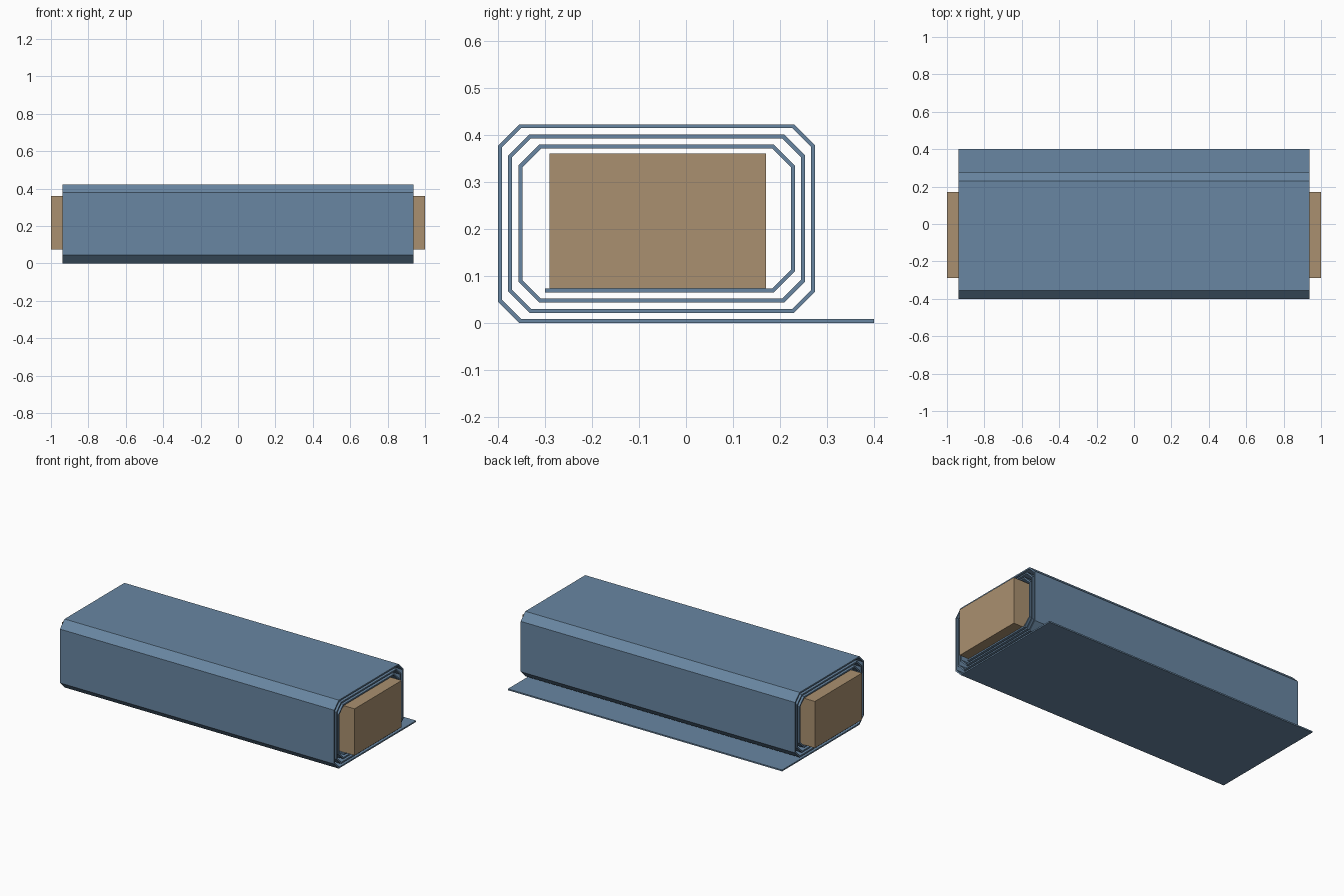
import bpy, bmesh
from mathutils import Vector

if "Cube" in bpy.data.objects:
    bpy.data.objects.remove(bpy.data.objects["Cube"])


def material(name, rgb):
    m = bpy.data.materials.new(name)
    m.diffuse_color = (*rgb, 1)
    m.use_nodes = True
    m.node_tree.nodes["Principled BSDF"].inputs["Base Color"].default_value = m.diffuse_color
    return m


def extrude_profile(name, points, half, mat):
    """Extrude a closed (y, z) outline along x."""
    bm = bmesh.new()
    face = bm.faces.new([bm.verts.new((-half, y, z)) for y, z in points])
    out = bmesh.ops.extrude_face_region(bm, geom=[face])
    moved = [g for g in out["geom"] if isinstance(g, bmesh.types.BMVert)]
    bmesh.ops.translate(bm, vec=(2 * half, 0, 0), verts=moved)
    bmesh.ops.recalc_face_normals(bm, faces=bm.faces)
    mesh = bpy.data.meshes.new(name)
    bm.to_mesh(mesh)
    bm.free()
    mesh.materials.append(mat)
    obj = bpy.data.objects.new(name, mesh)
    bpy.context.collection.objects.link(obj)
    return obj


def chamfer(corners, c):
    """Cut every inner corner of a path at 45 degrees."""
    path = [corners[0]]
    for a, b, d in zip(corners, corners[1:], corners[2:]):
        path += [b + (a - b).normalized() * c, b + (d - b).normalized() * c]
    return path + [corners[-1]]


def offset(path, dist):
    """Offset an open path sideways with mitred joints."""
    dirs = [(b - a).normalized() for a, b in zip(path, path[1:])]
    norms = [Vector((-d.y, d.x)) for d in dirs]
    result = []
    for i, p in enumerate(path):
        n0, n1 = norms[max(i - 1, 0)], norms[min(i, len(norms) - 1)]
        m = (n0 + n1).normalized()
        result.append(p + m * (dist / m.dot(n0)))
    return result


# Wrapped sheet: rectangular spiral winding inwards from the bottom flap
THICK, STEP = 0.0085, 0.0215
corners = [Vector((0.4, 0.00425))]
for k in range(3):
    s = k * STEP
    left, right, top = -0.3955 + s, 0.2705 - s, 0.4185 - s
    corners += [Vector((left, 0.00425 + s)), Vector((left, top)),
                Vector((right, top)), Vector((right, 0.00425 + s + STEP))]
corners.append(Vector((-0.30, 0.00425 + 3 * STEP)))
path = chamfer(corners, 0.0425)
outline = offset(path, THICK / 2) + offset(path, -THICK / 2)[::-1]
extrude_profile("wrapped_sheet", outline, 0.9375,
                material("sheet_blue", (0.14, 0.24, 0.36)))

# Solid core block resting on the innermost layer
block = [(-0.29, 0.073), (0.17, 0.073), (0.17, 0.361), (-0.29, 0.361)]
extrude_profile("core_block", block, 1.0,
                material("core_tan", (0.40, 0.28, 0.16)))
